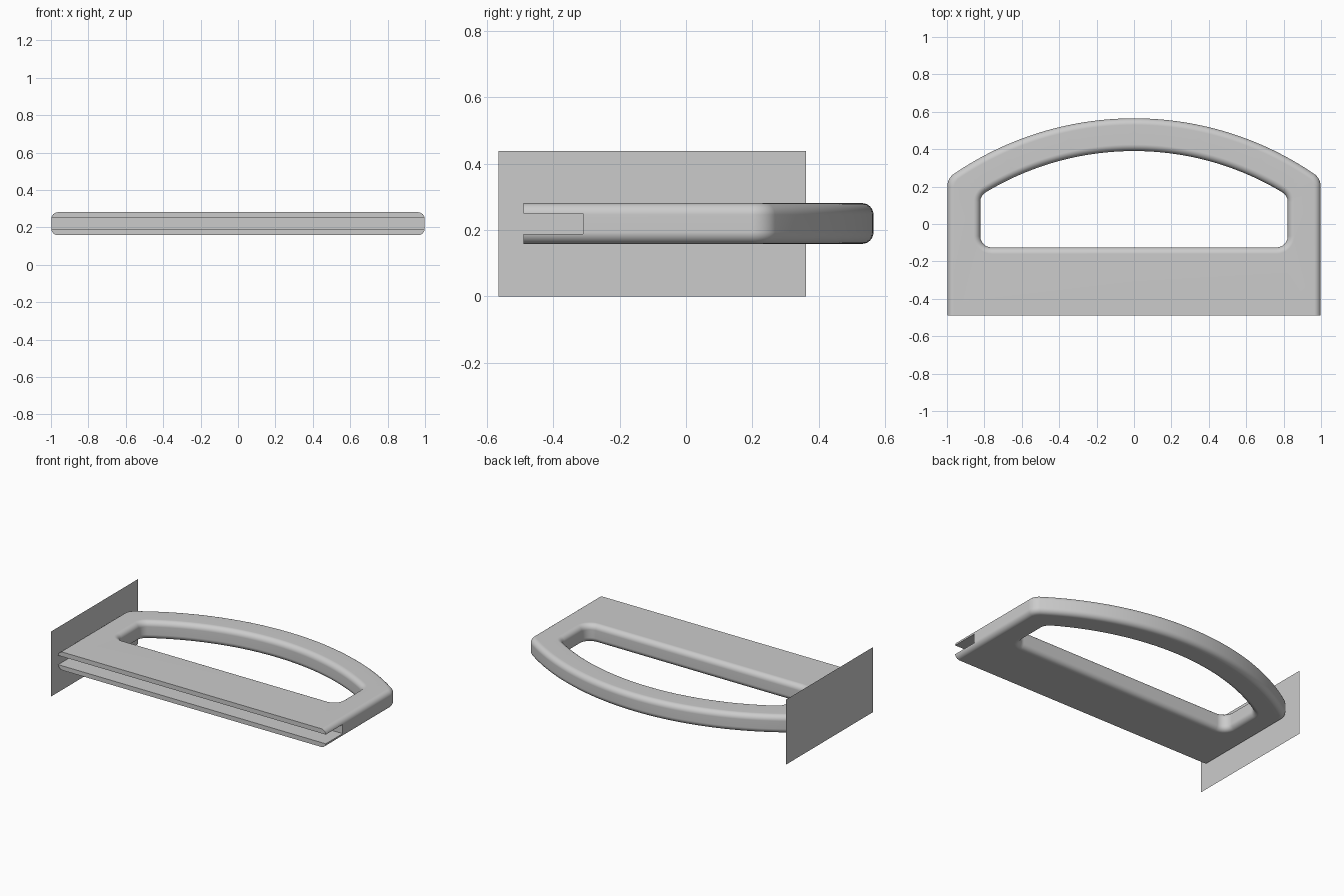
import bpy
import bmesh
from math import atan2, cos, pi, sin, sqrt

if "Cube" in bpy.data.objects:
    bpy.data.objects.remove(bpy.data.objects["Cube"])

BOTTOM, TOP, ROUND = 0.158, 0.281, 0.035   # handle height range and edge rounding
ARC_Y = -1.145                             # centre of the bowed back edge

grey = bpy.data.materials.new("grey")
grey.use_nodes = True
grey.diffuse_color = (0.6, 0.6, 0.6, 1)
grey.node_tree.nodes["Principled BSDF"].inputs["Base Color"].default_value = grey.diffuse_color


def make_object(name, bm):
    mesh = bpy.data.meshes.new(name)
    bm.to_mesh(mesh)
    bm.free()
    mesh.materials.append(grey)
    obj = bpy.data.objects.new(name, mesh)
    bpy.context.collection.objects.link(obj)
    return obj


def arc(cx, cy, radius, start, end, steps):
    angles = [start + (end - start) * i / steps for i in range(steps + 1)]
    return [(cx + radius * cos(a), cy + radius * sin(a)) for a in angles]


def outline(half_width, radius, fillet, front, round_front):
    """Closed outline: straight front and sides, bowed back, filleted corners."""
    cx = half_width - fillet
    cy = ARC_Y + sqrt((radius - fillet) ** 2 - cx ** 2)
    turn = atan2(cy - ARC_Y, cx)
    if round_front:
        right = arc(cx, front + fillet, fillet, -pi / 2, 0, 8)
    else:
        right = [(half_width, front)]
    right += arc(cx, cy, fillet, 0, turn, 8)
    right += arc(0, ARC_Y, radius, turn, pi / 2, 28)[1:]
    return right + [(-x, y) for x, y in reversed(right[:-1])]


def outer_loop(d):
    return outline(0.998 - d, 1.71 - d, 0.08 - d, -0.49, False)


def opening_loop(d):
    return outline(0.822 + d, 1.535 + d, 0.06 + d, -0.125 - d, True)


# Handle body: rounded walls around the outside and the grip opening, with flat caps
bm = bmesh.new()
steps = 6
quarter = [i * pi / 2 / steps for i in range(steps + 1)]
levels = [(ROUND * (1 - cos(a)), BOTTOM + ROUND * (1 - sin(a))) for a in reversed(quarter)]
levels += [(ROUND * (1 - cos(a)), TOP - ROUND * (1 - sin(a))) for a in quarter]
cap_edges = ([], [])
for loop in (outer_loop, opening_loop):
    rings = [[bm.verts.new((x, y, z)) for x, y in loop(d)] for d, z in levels]
    count = len(rings[0])
    for low, high in zip(rings, rings[1:]):
        for i in range(count):
            j = (i + 1) % count
            bm.faces.new((low[i], low[j], high[j], high[i]))
    for edges, ring in zip(cap_edges, (rings[0], rings[-1])):
        edges += [bm.edges.get((ring[i], ring[(i + 1) % count])) for i in range(count)]
for edges in cap_edges:
    bmesh.ops.triangle_fill(bm, edges=edges, use_beauty=True)
bmesh.ops.recalc_face_normals(bm, faces=bm.faces)
handle = make_object("handle", bm)

# Slot along the front edge
bm = bmesh.new()
bmesh.ops.create_cube(bm, size=1)
bmesh.ops.scale(bm, verts=bm.verts, vec=(2.2, 0.3, 0.062))
bmesh.ops.translate(bm, verts=bm.verts, vec=(0, -0.46, 0.219))
cutter = make_object("slot_cutter", bm)
cutter.hide_render = True

bpy.ops.object.select_all(action="DESELECT")
handle.select_set(True)
bpy.context.view_layer.objects.active = handle
slot = handle.modifiers.new("slot", "BOOLEAN")
slot.operation = "DIFFERENCE"
slot.solver = "EXACT"
slot.object = cutter
bpy.ops.object.modifier_apply(modifier=slot.name)
bpy.data.objects.remove(cutter)
bpy.ops.object.shade_smooth_by_angle(angle=pi / 6)
normals = handle.modifiers.new("flat_caps", "WEIGHTED_NORMAL")
normals.keep_sharp = True

# Thin upright sheet at the right end
bm = bmesh.new()
corners = ((-0.565, 0), (0.362, 0), (0.362, 0.438), (-0.565, 0.438))
bm.faces.new([bm.verts.new((-1, y, z)) for y, z in reversed(corners)])
make_object("end_sheet", bm)
